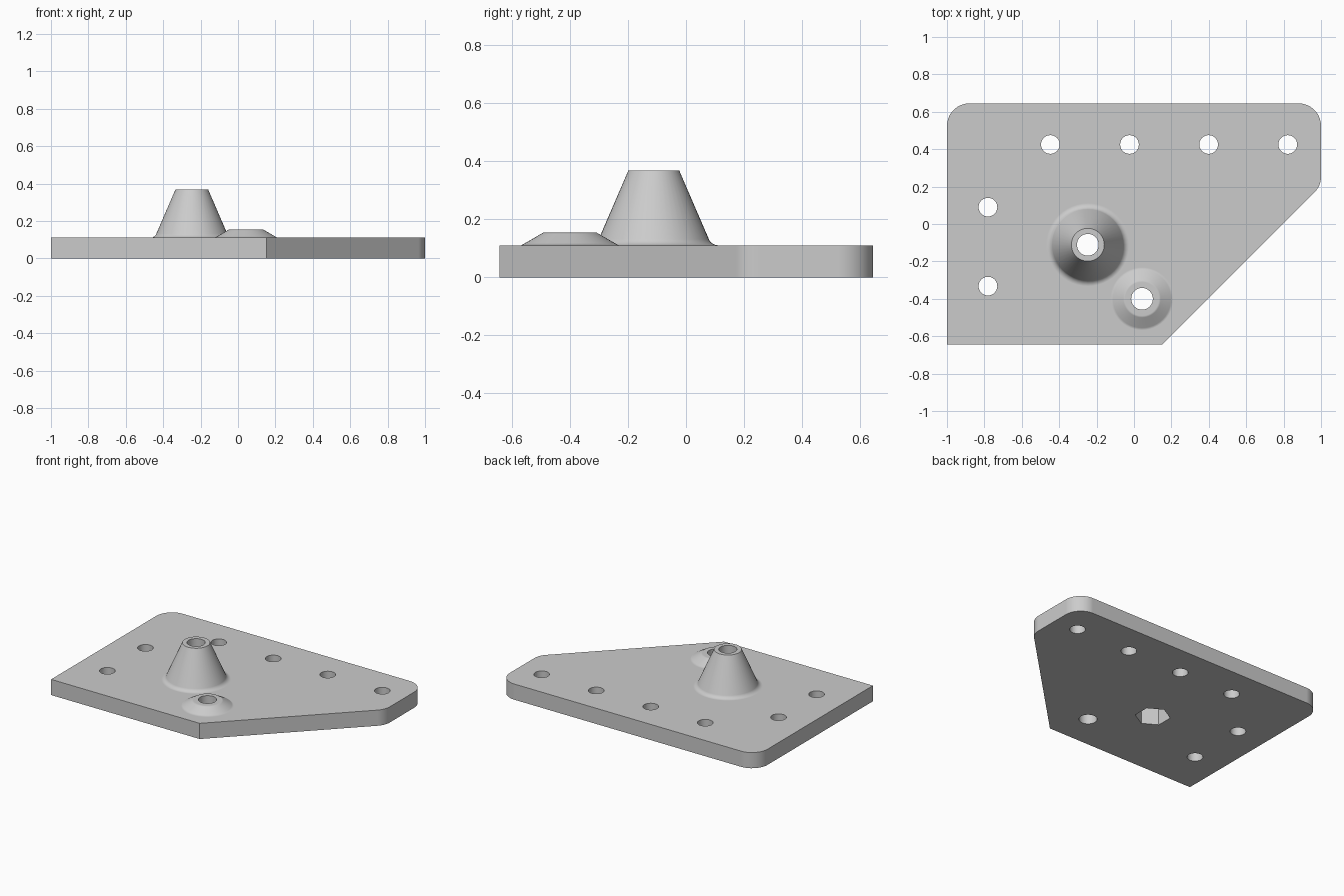
import bpy
import bmesh
from math import radians, cos, sin, tan, pi
from mathutils import Vector

cube = bpy.data.objects.get("Cube")
if cube:
    bpy.data.objects.remove(cube, do_unlink=True)

THICK = 0.11
STANDOFF = (-0.247, -0.111)
BOSS = (0.043, -0.4)

grey = bpy.data.materials.new("plain grey")
grey.use_nodes = True
colour = (0.6, 0.6, 0.6, 1)
grey.diffuse_color = colour
grey.node_tree.nodes["Principled BSDF"].inputs["Base Color"].default_value = colour


def finish(bm, name):
    bmesh.ops.recalc_face_normals(bm, faces=bm.faces)
    mesh = bpy.data.meshes.new(name)
    bm.to_mesh(mesh)
    bm.free()
    mesh.materials.append(grey)
    obj = bpy.data.objects.new(name, mesh)
    bpy.context.collection.objects.link(obj)
    return obj


def prism(name, outline, z0, z1):
    """Straight extrusion of a flat outline."""
    bm = bmesh.new()
    face = bm.faces.new([bm.verts.new((x, y, z0)) for x, y in outline])
    top = bmesh.ops.extrude_face_region(bm, geom=[face])["geom"]
    bmesh.ops.translate(bm, vec=(0, 0, z1 - z0),
                        verts=[v for v in top if isinstance(v, bmesh.types.BMVert)])
    # The starting face stays behind as the lower cap
    return finish(bm, name)


def ring(centre, radius, sides, turn=0):
    return [(centre[0] + radius * cos(turn + 2 * pi * i / sides),
             centre[1] + radius * sin(turn + 2 * pi * i / sides)) for i in range(sides)]


def turned(name, centre, profile, sides=48):
    """Solid of revolution from (radius, z) pairs, capped at both ends."""
    bm = bmesh.new()
    rings = [[bm.verts.new((x, y, z)) for x, y in ring(centre, r, sides)] for r, z in profile]
    for a, b in zip(rings, rings[1:]):
        for i in range(sides):
            j = (i + 1) % sides
            bm.faces.new((a[i], a[j], b[j], b[i]))
    bm.faces.new(rings[0])
    bm.faces.new(rings[-1])
    return finish(bm, name)


def rounded(corners, steps=8):
    """Outline with each (x, y, radius) corner replaced by an arc."""
    points = []
    for i, (x, y, r) in enumerate(corners):
        p = Vector((x, y))
        if r == 0:
            points.append((x, y))
            continue
        a = (Vector(corners[i - 1][:2]) - p).normalized()
        b = (Vector(corners[(i + 1) % len(corners)][:2]) - p).normalized()
        half = a.angle(b) / 2
        centre = p + (a + b).normalized() * r / sin(half)
        start = p + a * r / tan(half) - centre
        end = p + b * r / tan(half) - centre
        for s in range(steps + 1):
            spoke = start.lerp(end, s / steps).normalized() * r
            points.append(tuple(centre + spoke))
    return points


def combine(target, other, operation):
    mod = target.modifiers.new(operation.lower(), "BOOLEAN")
    mod.operation = operation
    mod.solver = "EXACT"
    mod.object = other
    bpy.context.view_layer.objects.active = target
    bpy.ops.object.modifier_apply(modifier=mod.name)
    bpy.data.objects.remove(other, do_unlink=True)


# Base plate with one cut-off corner
plate = prism("mounting_plate", rounded([
    (-1, -0.643, 0), (0.153, -0.643, 0), (1, 0.204, 0.12),
    (1, 0.645, 0.12), (-1, 0.645, 0.12)]), 0, THICK)

# Tall conical standoff with a filleted foot
slope = radians(66.6)
fillet = 0.035
foot = 0.222
profile = [(foot, THICK - 0.03)]
for s in range(7):
    t = slope * s / 6
    profile.append((foot - fillet * sin(t), THICK + fillet * (1 - cos(t))))
profile.append((0.088, 0.367))
combine(plate, turned("standoff", STANDOFF, profile), "UNION")

# Low tapered boss near the cut-off corner, with narrow bands at foot and rim
combine(plate, turned("boss", BOSS, [
    (0.168, THICK - 0.03), (0.168, THICK), (0.155, 0.1175), (0.1, 0.149), (0.09, 0.155)]), "UNION")

# Screw holes, standoff bore and boss hole
holes = [(x, 0.425, 0.05) for x in (-0.447, -0.024, 0.399, 0.822)]
holes += [(-0.781, y, 0.05) for y in (0.09, -0.332)]
holes += [(*STANDOFF, 0.058), (*BOSS, 0.058)]
for x, y, r in holes:
    combine(plate, prism("hole_cutter", ring((x, y), r, 32), -0.1, 0.5), "DIFFERENCE")

# Hexagonal nut pocket in the underside
combine(plate, prism("pocket_cutter", ring(STANDOFF, 0.112, 6, pi / 6), -0.1, 0.18), "DIFFERENCE")

# Smooth round walls, keep flat faces flat
plate.select_set(True)
bpy.context.view_layer.objects.active = plate
bpy.ops.object.shade_smooth_by_angle(angle=radians(35))
weighted = plate.modifiers.new("weighted_normals", "WEIGHTED_NORMAL")
weighted.keep_sharp = True
